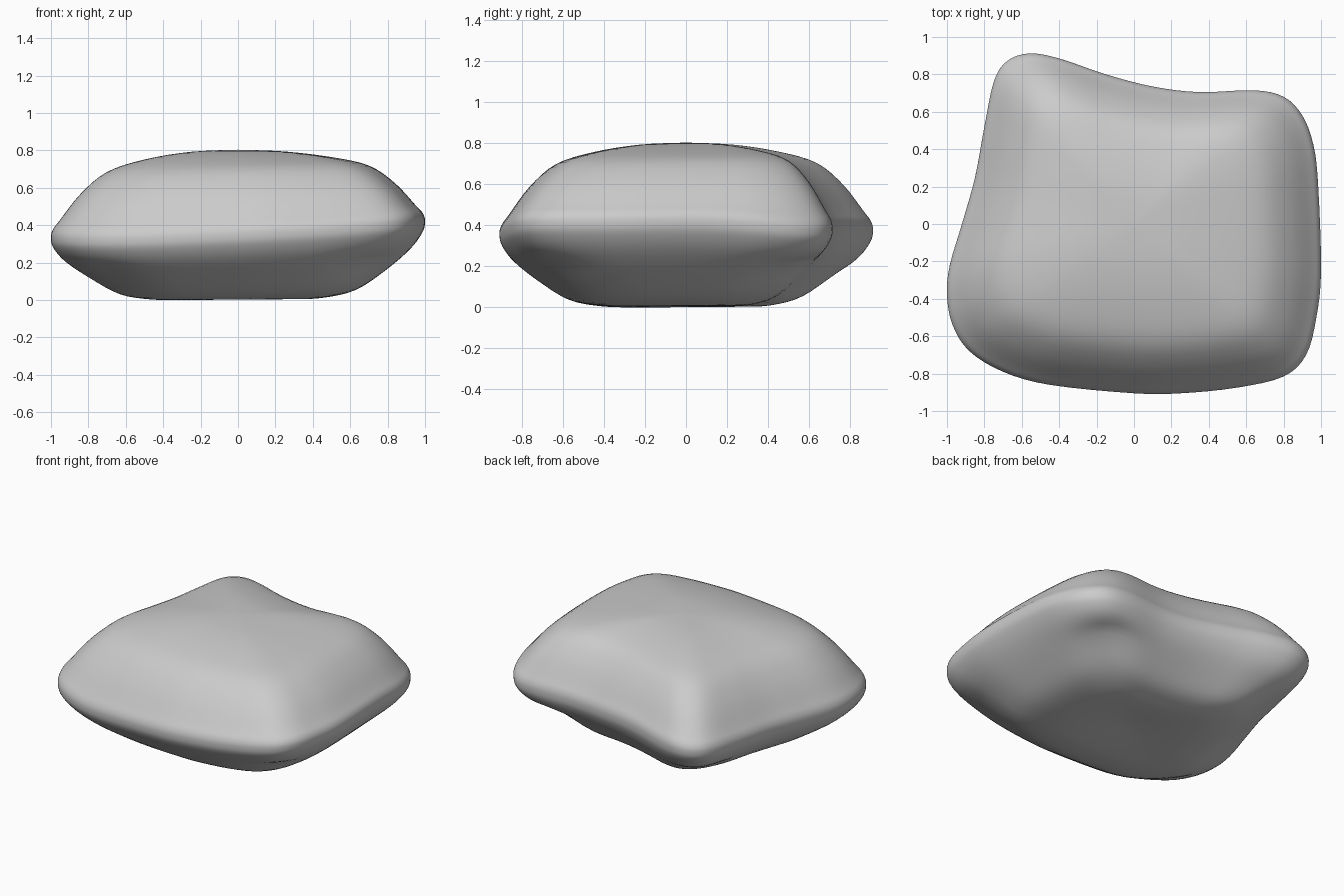
import bpy, bmesh, math
from mathutils import Vector

if "Cube" in bpy.data.objects:
    bpy.data.objects.remove(bpy.data.objects["Cube"])

# Rim outline seen from above
OUTLINE = [(1.0, -0.25), (0.985, 0.2), (0.96, 0.42), (0.90, 0.58), (0.80, 0.68),
           (0.64, 0.715), (0.35, 0.705), (0.1, 0.735), (-0.15, 0.80), (-0.4, 0.885),
           (-0.56, 0.912), (-0.68, 0.87), (-0.75, 0.76), (-0.80, 0.52), (-0.85, 0.25),
           (-0.92, 0.0), (-0.985, -0.22), (-1.0, -0.38), (-0.97, -0.54), (-0.88, -0.68),
           (-0.7, -0.79), (-0.45, -0.86), (0.0, -0.905), (0.25, -0.905), (0.55, -0.875),
           (0.8, -0.815), (0.92, -0.7), (0.975, -0.5)]
# Vertical profile: outline scale and height, top centre to bottom centre
PROFILE = [(0.0, 0.81), (0.25, 0.80), (0.5, 0.765), (0.7, 0.71), (0.84, 0.605),
           (0.95, 0.475), (0.99, 0.425), (1.0, 0.38), (0.985, 0.325), (0.92, 0.245),
           (0.79, 0.145), (0.63, 0.05), (0.46, 0.015), (0.3, 0.01), (0.0, 0.015)]
# Soft bumps: x, y, height, radius
RIM_BUMPS = [(0.9, 0.65, -0.06, 0.4), (0.25, 0.72, -0.035, 0.35),
             (-0.95, -0.5, 0.02, 0.35), (0.9, -0.75, 0.015, 0.3)]
UNDER_BUMPS = [(0.62, 0.5, 0.06, 0.22), (-0.5, 0.6, 0.03, 0.2), (0.7, -0.65, 0.04, 0.2),
               (-0.7, -0.55, 0.03, 0.2), (0.03, 0.0, 0.015, 0.2)]
RIM_INDEX = 7
STEPS = 4


def spline(points, steps, closed):
    """Catmull-Rom samples through the points."""
    pts = [Vector(p) for p in points]
    n = len(pts)
    get = (lambda i: pts[i % n]) if closed else (lambda i: pts[max(0, min(n - 1, i))])
    out = []
    for i in range(n if closed else n - 1):
        a, b, c, d = (get(i + k) for k in (-1, 0, 1, 2))
        for j in range(steps):
            t = j / steps
            out.append(0.5 * (2 * b + (c - a) * t + (2 * a - 5 * b + 4 * c - d) * t * t
                              + (3 * b - a - 3 * c + d) * t ** 3))
    return out if closed else out + [pts[-1]]


def bump(x, y, bumps):
    return sum(h * math.exp(-((x - bx) ** 2 + (y - by) ** 2) / r ** 2)
               for bx, by, h, r in bumps)


def place(p, s, z, under):
    x, y = p.x * s, p.y * s
    # Rim rises to the right and back, and dips at the back right corner
    z += (0.05 * x + 0.03 * y) * s ** 2 + bump(x, y, RIM_BUMPS) * s ** 4
    if under:
        z += bump(x, y, UNDER_BUMPS) * min(1, max(0, (1 - s) * 6))
    return Vector((x, y, z))


# Cushion-shaped stone lofted from scaled outlines
outline = spline(OUTLINE, STEPS, True)
profile = spline(PROFILE, STEPS, False)
bm = bmesh.new()
top = bm.verts.new(place(Vector((0, 0)), 0, profile[0].y, False))
rings = [[bm.verts.new(place(p, q.x, q.y, k > RIM_INDEX * STEPS)) for p in outline]
         for k, q in enumerate(profile[1:-1], 1)]
bottom = bm.verts.new(place(Vector((0, 0)), 0, profile[-1].y, True))
n = len(outline)
for i in range(n):
    j = (i + 1) % n
    bm.faces.new((top, rings[0][i], rings[0][j]))
    bm.faces.new((bottom, rings[-1][j], rings[-1][i]))
    for a, b in zip(rings, rings[1:]):
        bm.faces.new((a[i], b[i], b[j], a[j]))

# Rest the stone on the ground
low = min(v.co.z for v in bm.verts)
for v in bm.verts:
    v.co.z -= low
bmesh.ops.recalc_face_normals(bm, faces=bm.faces)
for f in bm.faces:
    f.smooth = True
mesh = bpy.data.meshes.new("stone")
bm.to_mesh(mesh)
bm.free()
stone = bpy.data.objects.new("stone", mesh)
bpy.context.collection.objects.link(stone)
